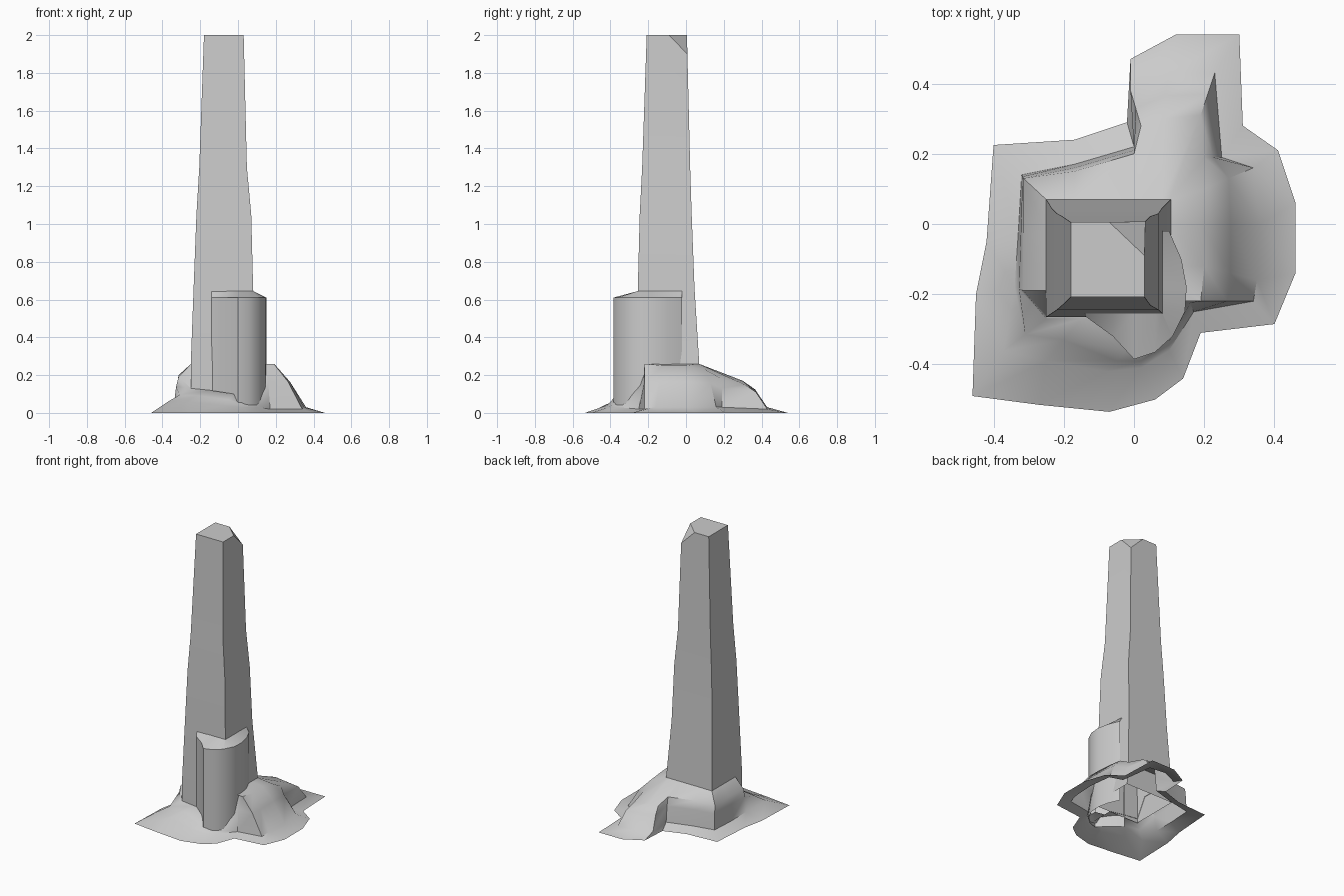
import bpy
import bmesh
import math
from mathutils import Vector

cube = bpy.data.objects.get("Cube")
if cube:
    bpy.data.objects.remove(cube, do_unlink=True)

# One weathered stone colour for everything
stone = bpy.data.materials.new("grey_stone")
stone.use_nodes = True
colour = (0.6, 0.6, 0.6, 1)
stone.diffuse_color = colour
stone.node_tree.nodes["Principled BSDF"].inputs["Base Color"].default_value = colour


def loft(bm, rings):
    """Bridge closed rings of equal length with quads."""
    rows = [[bm.verts.new(p) for p in ring] for ring in rings]
    for low, high in zip(rows, rows[1:]):
        for i in range(len(low)):
            j = (i + 1) % len(low)
            bm.faces.new((low[i], low[j], high[j], high[i]))
    return rows


def finish(bm, name, angle):
    """Clean the mesh, turn it into an object and shade it."""
    bmesh.ops.remove_doubles(bm, verts=bm.verts, dist=0.001)
    mesh = bpy.data.meshes.new(name)
    bm.to_mesh(mesh)
    bm.free()
    mesh.materials.append(stone)
    obj = bpy.data.objects.new(name, mesh)
    bpy.context.collection.objects.link(obj)
    bpy.ops.object.select_all(action="DESELECT")
    obj.select_set(True)
    bpy.context.view_layer.objects.active = obj
    bpy.ops.object.shade_smooth_by_angle(angle=math.radians(angle))
    return obj


def clamp(value, low, high):
    return max(low, min(high, value))


# Tapering square shaft: height, left, right, front, back
sections = [
    (0.1, -0.25, 0.12, -0.265, 0.075),
    (0.26, -0.25, 0.105, -0.265, 0.07),
    (0.66, -0.235, 0.08, -0.255, 0.045),
    (1.05, -0.22, 0.07, -0.245, 0.03),
    (1.3, -0.205, 0.047, -0.232, 0.022),
    (2.0, -0.18, 0.03, -0.208, 0.005),
]
bm = bmesh.new()
rows = loft(bm, [[(l, f, z), (r, f, z), (r, b, z), (l, b, z)]
                 for z, l, r, f, b in sections])
bm.faces.new(rows[-1])

# Broken top corner
a, b, c = Vector((-0.07, 0.005, 2)), Vector((0.03, -0.09, 2)), Vector((0.032, 0.007, 1.9))
normal = (b - a).cross(c - a)
if normal.z < 0:
    normal.negate()
cut = bmesh.ops.bisect_plane(bm, geom=bm.verts[:] + bm.edges[:] + bm.faces[:],
                             plane_co=a, plane_no=normal, clear_outer=True)
edges = [e for e in cut["geom_cut"] if isinstance(e, bmesh.types.BMEdge)]
bmesh.ops.contextual_create(bm, geom=edges)
finish(bm, "tower_shaft", 35)

# Half-round buttress wrapped around the front corner of the shaft
plan = [(-0.14, -0.262), (-0.06, -0.32), (0, -0.385), (0.06, -0.365), (0.11, -0.32),
        (0.145, -0.25), (0.15, -0.18), (0.135, -0.1), (0.1, -0.02)]
bm = bmesh.new()
levels = []
for z, inward in ((0.03, 0), (0.61, 0), (0.645, 1)):
    ring = []
    for x, y in plan:
        if inward:
            x, y = clamp(x, -0.2, 0.08), clamp(y, -0.255, 0)
        ring.append(bm.verts.new((x, y, z)))
    levels.append(ring)
for low, high in zip(levels, levels[1:]):
    for i in range(len(plan) - 1):
        bm.faces.new((low[i], low[i + 1], high[i + 1], high[i]))
finish(bm, "corner_buttress", 35)

# Rocky base: ground outline, foot of the rocks, upper ledge
outline = [(-0.46, -0.49), (-0.27, -0.515), (-0.07, -0.535), (0.06, -0.5),
           (0.14, -0.44), (0.19, -0.31), (0.4, -0.285), (0.46, -0.14),
           (0.46, 0.06), (0.41, 0.21), (0.31, 0.28), (0.3, 0.54),
           (0.12, 0.54), (-0.01, 0.47), (-0.02, 0.29), (-0.17, 0.24),
           (-0.4, 0.225), (-0.42, -0.05), (-0.45, -0.2)]
foot = [(-0.37, -0.36, 0.06), (-0.25, -0.39, 0.06), (-0.08, -0.42, 0.04),
        (0.02, -0.41, 0.03), (0.1, -0.36, 0.03), (0.17, -0.25, 0.02),
        (0.34, -0.22, 0.02), (0.35, -0.16, 0.03), (0.36, 0, 0.03),
        (0.34, 0.16, 0.03), (0.25, 0.19, 0.03), (0.23, 0.43, 0.02),
        (0.1, 0.43, 0.03), (-0.01, 0.38, 0.03), (0, 0.22, 0.03),
        (-0.17, 0.17, 0.03), (-0.32, 0.14, 0.03), (-0.33, -0.03, 0.03),
        (-0.34, -0.18, 0.04)]
ledge = [(-0.25, -0.27, 0.13), (-0.15, -0.27, 0.12), (-0.02, -0.36, 0.1),
         (0.02, -0.37, 0.06), (0.1, -0.31, 0.05), (0.15, -0.2, 0.26),
         (0.19, -0.22, 0.26), (0.2, -0.12, 0.25), (0.19, 0, 0.25),
         (0.2, 0.1, 0.23), (0.2, 0.19, 0.18), (0.19, 0.31, 0.15),
         (0.08, 0.3, 0.17), (0.02, 0.28, 0.16), (0, 0.2, 0.2),
         (-0.17, 0.15, 0.2), (-0.315, 0.13, 0.2), (-0.315, -0.03, 0.2),
         (-0.315, -0.19, 0.19)]
ground = [(x, y, 0) for x, y in outline]
middle = [(Vector(p) + Vector(q)) / 2 + Vector((0, 0, 0.025 if q[2] > 0.14 else 0))
          for p, q in zip(foot, ledge)]
inner = [(clamp(x, -0.248, 0.1), clamp(y, -0.262, 0.068), 0.26 if z > 0.14 else z)
         for x, y, z in ledge]
bm = bmesh.new()
loft(bm, [ground, foot, middle, ledge, inner])
finish(bm, "rocky_base", 45)
